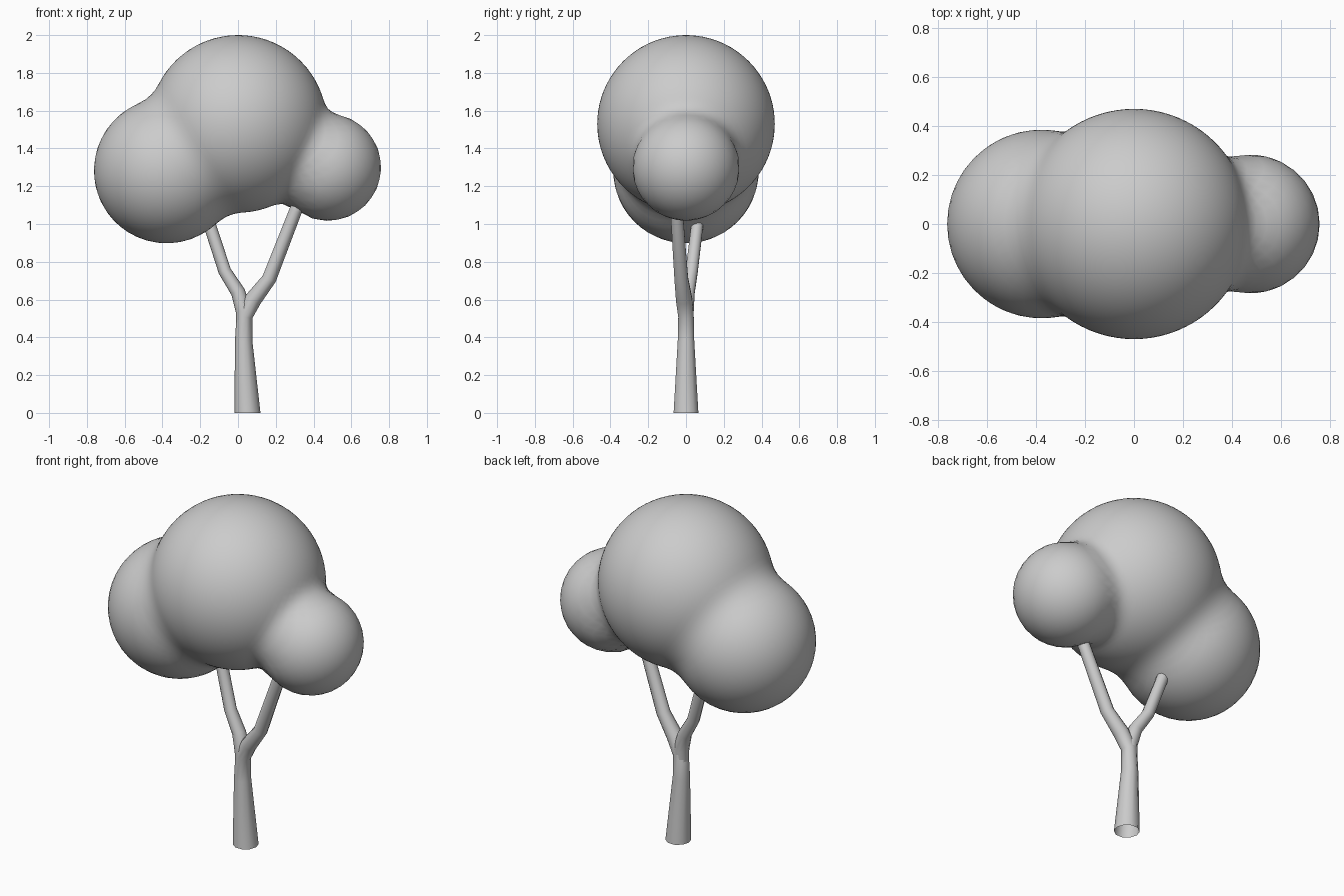
import bpy, bmesh, math
from mathutils import Vector

if "Cube" in bpy.data.objects:
    bpy.data.objects.remove(bpy.data.objects["Cube"])

grey = bpy.data.materials.new("light grey")
grey.diffuse_color = (0.6, 0.6, 0.6, 1)
grey.use_nodes = True
grey.node_tree.nodes["Principled BSDF"].inputs["Base Color"].default_value = grey.diffuse_color


def add_object(name, bm):
    bmesh.ops.recalc_face_normals(bm, faces=bm.faces)
    mesh = bpy.data.meshes.new(name)
    bm.to_mesh(mesh)
    bm.free()
    mesh.materials.append(grey)
    mesh.shade_smooth()
    obj = bpy.data.objects.new(name, mesh)
    bpy.context.collection.objects.link(obj)
    return obj


def tube(name, path, sides=10):
    """Sweep a round section along (x, y, z, radius) points."""
    bm = bmesh.new()
    pts = [Vector(p[:3]) for p in path]
    rings = []
    for i, p in enumerate(pts):
        d = (pts[min(i + 1, len(pts) - 1)] - pts[max(i - 1, 0)]).normalized()
        if i == 0:
            d = Vector((0, 0, 1))  # start level
        u = Vector((0, 1, 0)).cross(d).normalized()
        v = d.cross(u)
        ring = []
        for k in range(sides):
            a = math.tau * k / sides
            ring.append(bm.verts.new(p + path[i][3] * (u * math.cos(a) + v * math.sin(a))))
        rings.append(ring)
    for r, s in zip(rings, rings[1:]):
        for k in range(sides):
            n = (k + 1) % sides
            bm.faces.new((r[k], r[n], s[n], s[k]))
    bm.faces.new(rings[-1])  # the foot of the tube stays open
    return add_object(name, bm)


# Trunk, running on into the right branch
tube("trunk_and_right_branch", [
    (0.05, 0, 0, 0.069), (0.03, 0, 0.38, 0.046), (0.034, 0, 0.51, 0.043),
    (0.08, -0.01, 0.60, 0.045), (0.165, -0.025, 0.71, 0.038),
    (0.305, -0.05, 1.07, 0.034), (0.35, -0.06, 1.18, 0.033)])

# Left branch, rooted inside the trunk
tube("left_branch", [
    (0.031, 0, 0.42, 0.040), (0.031, 0, 0.54, 0.043), (0.0, 0.01, 0.64, 0.038),
    (-0.07, 0.03, 0.75, 0.034), (-0.145, 0.058, 0.98, 0.033),
    (-0.165, 0.065, 1.05, 0.033)])

# Crown: three spheres melted together
BLOBS = [(Vector((0, 0, 1.53)), 0.47),
         (Vector((-0.378, 0, 1.283)), 0.385),
         (Vector((0.475, 0, 1.30)), 0.283)]
BLEND = 0.08


def distance(p):
    d = 10.0
    for centre, radius in BLOBS:
        e = (p - centre).length - radius
        h = max(BLEND - abs(d - e), 0) / BLEND
        d = min(d, e) - h * h * BLEND / 4
    return d


bm = bmesh.new()
bmesh.ops.create_icosphere(bm, subdivisions=5, radius=1)
middle = Vector((0, 0, 1.4))
for vert in bm.verts:
    ray = vert.co.normalized()
    t = 1.2
    for _ in range(60):  # walk inwards until the surface is met
        step = distance(middle + ray * t)
        t -= step
        if step < 0.0005:
            break
    vert.co = middle + ray * t
add_object("leaf_crown", bm)
